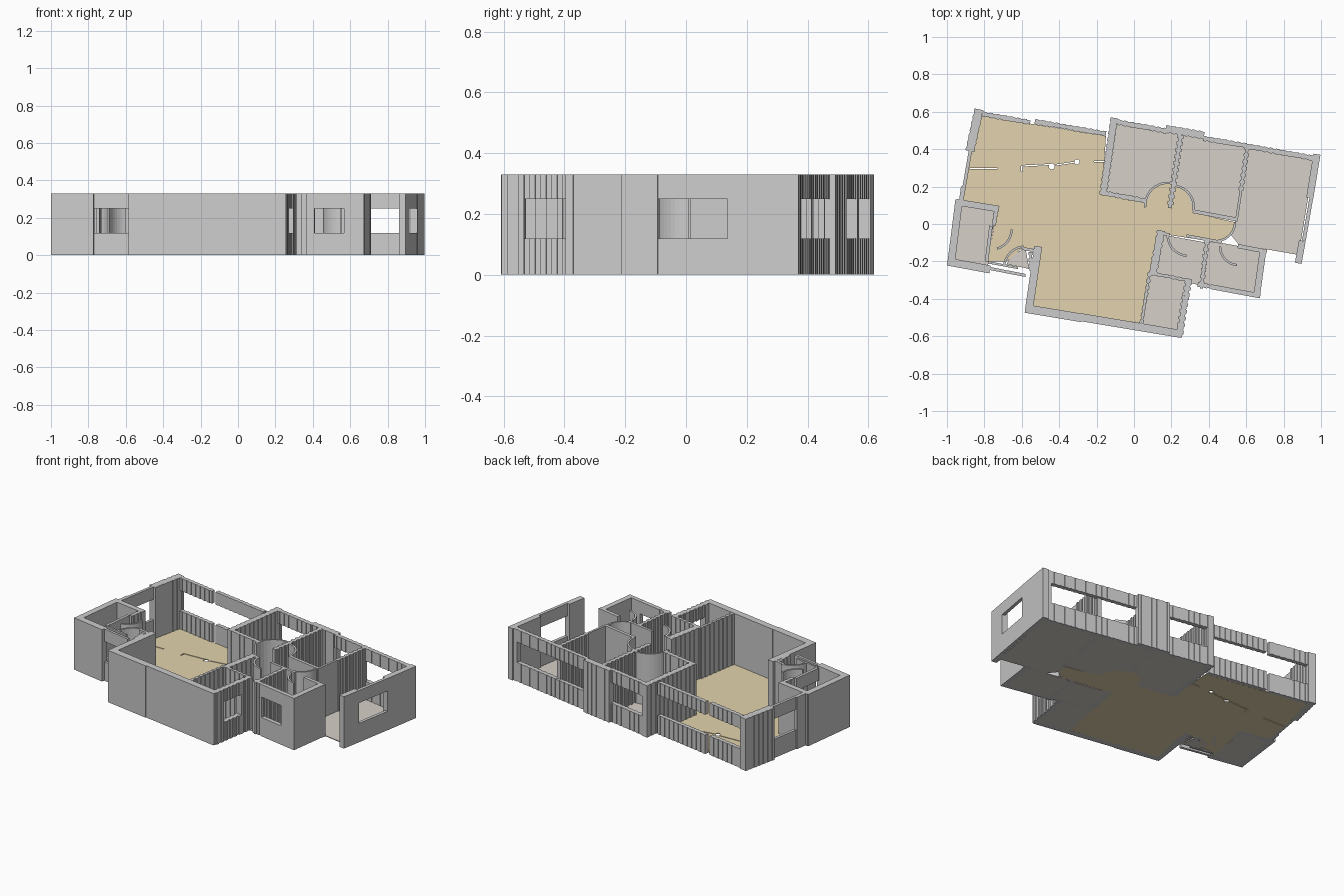
import bpy, bmesh, math
from mathutils import Vector

if "Cube" in bpy.data.objects:
    bpy.data.objects.remove(bpy.data.objects["Cube"])

H, SILL, HEAD, FLOOR = 0.33, 0.12, 0.25, 0.005


def material(name, rgb):
    m = bpy.data.materials.new(name)
    m.diffuse_color = (*rgb, 1)
    m.use_nodes = True
    m.node_tree.nodes["Principled BSDF"].inputs["Base Color"].default_value = m.diffuse_color
    return m


TAN = material("tan_floor", (0.77, 0.65, 0.42))
BEIGE = material("beige_floor", (0.68, 0.63, 0.58))


def prism(name, outline, spans, mat=None):
    """Extrude a plan outline over one or more height spans."""
    bm = bmesh.new()
    for z0, z1 in spans:
        face = bm.faces.new([bm.verts.new((x, y, z0)) for x, y in outline])
        up = bmesh.ops.extrude_face_region(bm, geom=[face])
        bmesh.ops.translate(bm, vec=(0, 0, z1 - z0),
                            verts=[v for v in up["geom"] if isinstance(v, bmesh.types.BMVert)])
    bmesh.ops.recalc_face_normals(bm, faces=bm.faces)
    me = bpy.data.meshes.new(name)
    bm.to_mesh(me)
    bm.free()
    ob = bpy.data.objects.new(name, me)
    bpy.context.collection.objects.link(ob)
    if mat:
        me.materials.append(mat)
    return ob


def wall(name, x0, y0, x1, y1, t, window=False, jag=0.0):
    """Straight wall on a centre line; jag notches both sides in square steps."""
    a, b = Vector((x0, y0)), Vector((x1, y1))
    d = (b - a).normalized()
    n = Vector((-d.y, d.x))
    steps = max(1, round((b - a).length / 0.018)) if jag else 1
    left, right = [], []
    for i in range(steps):
        off = t / 2 - (jag if i % 2 else 0)
        for f in (i / steps, (i + 1) / steps):
            p = a.lerp(b, f)
            left.append(p + n * off)
            right.append(p - n * off)
    spans = [(0, SILL), (HEAD, H)] if window else [(0, H)]
    return prism(name, left + right[::-1], spans)


def door_arc(name, cx, cy, r, a0, a1, t=0.012):
    """Curved strip following a door swing."""
    angles = [math.radians(a0 + (a1 - a0) * i / 10) for i in range(11)]
    ring = [[(cx + q * math.cos(a), cy + q * math.sin(a)) for a in angles]
            for q in (r - t / 2, r + t / 2)]
    return prism(name, ring[0] + ring[1][::-1], [(0, H)])


# Back and left outer walls
wall("left_wall_pier", -.829, .613, -.877, .39, .05, jag=.003)
wall("left_wall_window", -.875, .39, -.92, .13, .018, window=True)
wall("left_wall_jamb", -.914, .20, -.925, .12, .022)
wall("living_back_window_a", -.81, .588, -.555, .543, .028, True, .003)
wall("living_back_window_b", -.53, .548, -.15, .482, .028, True, .003)
wall("living_bedroom_wall", -.105, .567, -.165, .155, .042, jag=.004)
wall("bedroom_back_window_a", -.09, .545, .175, .497, .03, True, .003)
wall("bedroom_back_pier", .17, .508, .375, .474, .042, jag=.003)
wall("bedroom_back_window_b", .37, .458, .62, .415, .028, True, .003)
wall("bedroom_back_window_c", .62, .413, .93, .357, .03, True, .003)
wall("bedroom_back_corner", .93, .357, .99, .346, .03)

# Right outer wall
wall("right_wall_back", .978, .373, .94, .14, .038)
wall("right_wall_window", .948, .14, .908, -.09, .02, True)
wall("right_wall_front", .90, -.09, .878, -.21, .036)

# Front outer walls
wall("living_front_wall", -.581, -.452, -.28, -.502, .045)
wall("living_front_wall_right", -.28, -.499, .252, -.588, .042)
wall("living_left_wall", -.512, -.12, -.562, -.46, .042)
wall("laundry_right_end", .253, -.53, .24, -.605, .042, jag=.005)
wall("laundry_right_window", .276, -.385, .253, -.53, .04, True, .006)
wall("laundry_right_wall", .292, -.305, .276, -.385, .04, jag=.006)
wall("bath_front_left", .34, -.323, .41, -.335, .025, jag=.003)
wall("bath_front_window", .41, -.335, .57, -.365, .026, True)
wall("bath_front_right", .57, -.365, .675, -.384, .026)
wall("bath_right_wall", .69, -.14, .655, -.392, .035)

# Bedroom partitions
wall("bedroom_corridor_wall_a", -.17, .167, .06, .124, .028, jag=.003)
wall("bedroom_partition_a", .25, .475, .192, .085, .034, jag=.007)
wall("bedroom_corridor_wall_b", .315, .068, .55, .024, .02)
wall("bedroom_partition_b", .607, .415, .572, .18, .028, jag=.006)
wall("bedroom_partition_b_end", .572, .18, .547, .015, .014)

# Bathroom and laundry partitions
wall("bath_left_wall", .145, -.035, .10, -.27, .045, jag=.004)
wall("laundry_left_wall", .084, -.26, .04, -.53, .022, jag=.005)
wall("bath_laundry_wall", .09, -.263, .31, -.305, .02, jag=.003)
wall("bath_partition", .39, -.09, .36, -.345, .028, jag=.006)
wall("bath_corridor_wall_a", .28, -.063, .47, -.098, .016)
wall("bath_corridor_wall_b", .555, -.118, .71, -.148, .022)
wall("bath_corridor_stub", .15, -.05, .19, -.058, .016)

# Left washroom and entry
wall("washroom_left_wall", -.935, .13, -.979, -.22, .04)
wall("washroom_front_wall", -.997, -.201, -.77, -.243, .042)
wall("washroom_back_wall", -.95, .117, -.722, .08, .034)
wall("washroom_right_wall", -.735, .09, -.75, -.01, .026, jag=.004)
wall("washroom_right_window", -.765, -.01, -.788, -.20, .018, True)
wall("entry_front_window", -.78, -.236, -.58, -.275, .016, True)
wall("entry_inner_window", -.78, -.205, -.62, -.235, .012, True)
wall("entry_right_jamb", -.552, -.15, -.553, -.25, .022, jag=.004)
wall("entry_back_stub", -.60, -.13, -.53, -.143, .016)

# Door swings
for i, arc in enumerate([
        (.18, .10, .12, 185, 80), (.205, .09, .115, 85, -10),
        (.44, .01, .10, 0, -85), (.56, -.12, .10, 180, 265),
        (.29, -.06, .11, 180, 265), (-.76, -.03, .105, 0, -75),
        (-.58, -.235, .115, 175, 95)]):
    door_arc(f"door_swing_{i + 1}", *arc)

# Floors
living = prism("living_floor", [
    (-.82, .58), (-.15, .47), (-.17, .16), (.07, .115), (.10, .19), (.17, .22),
    (.23, .20), (.28, .17), (.32, .06), (.54, .01), (.52, -.06), (.46, -.10), (.13, -.05),
    (.04, -.53), (-.55, -.44), (-.50, -.13), (-.60, -.13), (-.68, -.20),
    (-.78, -.20), (-.735, .08), (-.925, .13)], [(0, FLOOR)], TAN)

floors = {
    "bedroom_floor_a": [(-.10, .55), (.25, .485), (.21, .20), (.17, .22), (.10, .19),
                        (.07, .115), (-.16, .16)],
    "bedroom_floor_b": [(.25, .48), (.605, .41), (.55, .02), (.32, .06), (.28, .17), (.21, .20)],
    "bedroom_floor_c": [(.605, .41), (.965, .345), (.88, -.165), (.56, -.11), (.52, -.06),
                        (.54, .01)],
    "bath_floor_a": [(.14, -.055), (.39, -.10), (.36, -.33), (.10, -.265)],
    "bath_floor_b": [(.39, -.10), (.46, -.10), (.68, -.14), (.65, -.375), (.36, -.33)],
    "laundry_floor": [(.085, -.265), (.285, -.305), (.235, -.58), (.04, -.53)],
    "washroom_floor": [(-.94, .11), (-.74, .075), (-.78, -.22), (-.975, -.19)],
    "entry_floor": [(-.66, -.17), (-.58, -.13), (-.56, -.24), (-.68, -.215)],
}
for name, outline in floors.items():
    prism(name, outline, [(0, FLOOR)], BEIGE)

# Slots and round holes cut through the living room floor
for i, (x0, y0, x1, y1) in enumerate([
        (-.88, .296, -.73, .296), (-.60, .31, -.45, .318), (-.60, .28, -.60, .31),
        (-.42, .315, -.32, .33), (-.215, .335, -.16, .335)]):
    cut = wall(f"floor_slot_cutter_{i}", x0, y0, x1, y1, .006)
    cut.location.z = -.1
    cut.hide_render = True
    cutters = [cut]
    if i < 2:
        hx, hy, r = [(-.44, .308, .016), (-.305, .332, .014)][i]
        hole = prism(f"floor_hole_cutter_{i}", [
            (hx + r * math.cos(k * math.pi / 6), hy + r * math.sin(k * math.pi / 6))
            for k in range(12)], [(-.1, .1)])
        hole.hide_render = True
        cutters.append(hole)
    for c in cutters:
        mod = living.modifiers.new("cut", "BOOLEAN")
        mod.operation, mod.solver, mod.object = "DIFFERENCE", "EXACT", c

# Apply the cuts and remove the cutters
bpy.context.view_layer.objects.active = living
used = [m.object for m in living.modifiers]
for m in list(living.modifiers):
    bpy.ops.object.modifier_apply(modifier=m.name)
for c in used:
    bpy.data.objects.remove(c)
